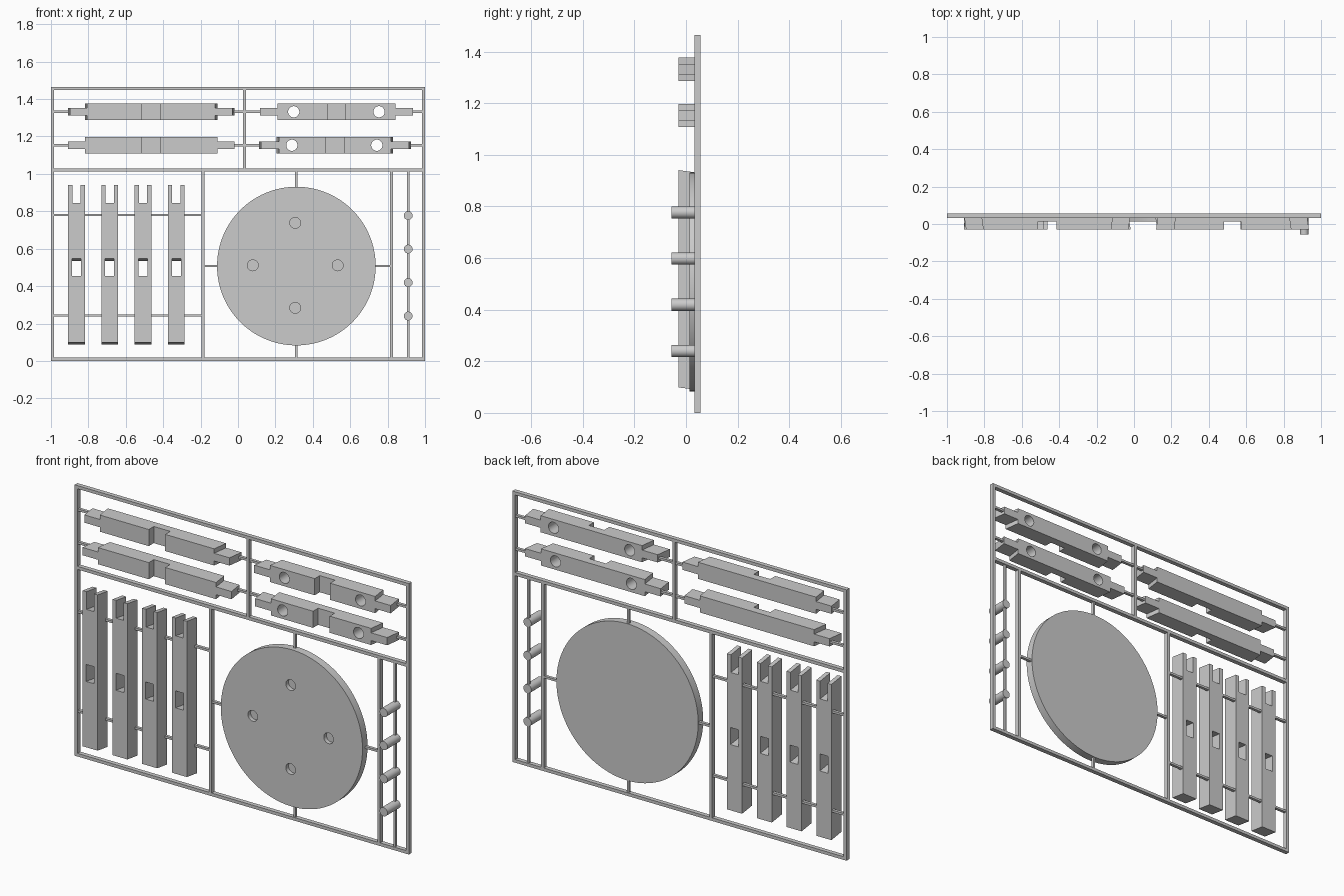
import bpy, bmesh, math
from mathutils import Matrix, Vector

if "Cube" in bpy.data.objects:
    bpy.data.objects.remove(bpy.data.objects["Cube"])

BACK, FRONT, FRAME_FRONT = 0.056, -0.03, 0.032
SLANT = 0.012


def finish(name, bm):
    bmesh.ops.recalc_face_normals(bm, faces=bm.faces)
    mesh = bpy.data.meshes.new(name)
    bm.to_mesh(mesh)
    bm.free()
    obj = bpy.data.objects.new(name, mesh)
    bpy.context.collection.objects.link(obj)
    return obj


def box(name, x0, x1, z0, z1, y0=FRONT, y1=BACK):
    bm = bmesh.new()
    size = Matrix.Diagonal((x1 - x0, y1 - y0, z1 - z0, 1))
    middle = Matrix.Translation(((x0 + x1) / 2, (y0 + y1) / 2, (z0 + z1) / 2))
    bmesh.ops.create_cube(bm, size=1, matrix=middle @ size)
    return finish(name, bm)


def cylinder(name, x, z, radius, y0, y1, sides=32):
    bm = bmesh.new()
    place = Matrix.Translation((x, (y0 + y1) / 2, z)) @ Matrix.Rotation(math.pi / 2, 4, 'X')
    bmesh.ops.create_cone(bm, cap_ends=True, segments=sides, radius1=radius,
                          radius2=radius, depth=y1 - y0, matrix=place)
    return finish(name, bm)


def prism(name, outline):
    """Extrude an x/z outline from the front plane to the back plane."""
    bm = bmesh.new()
    face = bm.faces.new([bm.verts.new((x, FRONT, z)) for x, z in outline])
    made = bmesh.ops.extrude_face_region(bm, geom=[face])["geom"]
    bmesh.ops.translate(bm, vec=Vector((0, BACK - FRONT, 0)),
                        verts=[v for v in made if isinstance(v, bmesh.types.BMVert)])
    return finish(name, bm)


def activate(obj):
    bpy.ops.object.select_all(action='DESELECT')
    obj.select_set(True)
    bpy.context.view_layer.objects.active = obj


def cut(obj, cutters):
    activate(obj)
    for cutter in cutters:
        mod = obj.modifiers.new("cut", 'BOOLEAN')
        mod.operation, mod.solver, mod.object = 'DIFFERENCE', 'EXACT', cutter
        bpy.ops.object.modifier_apply(modifier=mod.name)
        bpy.data.objects.remove(cutter)


def smooth(obj):
    activate(obj)
    bpy.ops.object.shade_smooth_by_angle(angle=math.radians(30))


def bar(name, x0, x1, z0, z1):
    return box(name, x0, x1, z0, z1, FRAME_FRONT, BACK)


def runner(name, x0, x1, z0, z1, half=0.006):
    """Thin connecting strip, widened across its length."""
    if x0 == x1:
        x0, x1 = x0 - half, x1 + half
    else:
        z0, z1 = z0 - half, z1 + half
    return box(name, x0, x1, z0, z1, 0.036, 0.052)


# Outer frame and dividers
W, TOP, MID = 0.017, 1.465, 1.02
bar("frame_bottom", -1, 1, 0, W)
bar("frame_top", -1, 1, TOP - W, TOP)
bar("frame_right", -1, -1 + W, W, TOP - W)
bar("frame_left", 1 - W, 1, W, TOP - W)
bar("frame_crossbar", -1 + W, 1 - W, MID - W / 2, MID + W / 2)
for name, x, z0, z1 in (("upper_divider", 0.035, MID, TOP),
                        ("leg_divider", -0.188, 0, MID),
                        ("peg_divider", 0.82, 0, MID)):
    bar(name, x - 0.008, x + 0.008, z0 + 0.008, z1 - 0.008)


# Stretcher beams: tenoned ends, half-lap notch, optional peg holes
def beam(name, z, tip0, body0, body1, tip1, notch, holes, narrow_y):
    h, t = 0.045, 0.021
    half = [(tip0, t), (body0, t), (body0, h), (body1, h), (body1, t), (tip1, t)]
    outline = [(x, z + d) for x, d in half] + [(x, z - d) for x, d in reversed(half)]
    obj = prism(name, outline)
    centre = (body0 + body1) / 2
    for v in obj.data.vertices:
        if abs(v.co.y - narrow_y) < 0.001:
            v.co.x += SLANT if v.co.x < centre else -SLANT
    cutters = [box("notch_cutter", notch[0], notch[1], z - 0.1, z + 0.1, -0.1, 0.013)]
    cutters += [cylinder("hole_cutter", x, z, 0.03, -0.1, 0.1) for x in holes]
    cut(obj, cutters)
    smooth(obj)


UPPER, LOWER = 1.332, 1.153
beam("long_beam_upper", UPPER, -0.91, -0.818, -0.11, -0.018, (-0.513, -0.415), (), FRONT)
beam("long_beam_lower", LOWER, -0.91, -0.818, -0.11, -0.018, (-0.513, -0.415), (), BACK)
beam("short_beam_upper", UPPER, 0.118, 0.212, 0.842, 0.935, (0.48, 0.572), (0.298, 0.754), BACK)
beam("short_beam_lower", LOWER, 0.112, 0.207, 0.829, 0.925, (0.47, 0.57), (0.288, 0.742), FRONT)
for z in (UPPER, LOWER):
    for x0, x1 in ((-0.99, -0.885), (-0.04, 0.14), (0.9, 0.99)):
        runner("beam_runner", x0, x1, z, z)

# Legs: forked top, through mortise, ends sheared for the splay
for i in range(4):
    x = -0.864 + i * 0.178
    leg = box("leg", x - 0.045, x + 0.045, 0.099, 0.941)
    cut(leg, [box("fork_cutter", x - 0.022, x + 0.022, 0.845, 1.1, -0.1, 0.1),
              box("mortise_cutter", x - 0.024, x + 0.024, 0.455, 0.547, -0.1, 0.1)])
    for v in leg.data.vertices:
        v.co.z -= SLANT * (v.co.y - FRONT) / (BACK - FRONT)
for z in (0.243, 0.78):
    runner("leg_runner", -0.99, -0.188, z, z)

# Round seat with four blind sockets in its front
CX, CZ, R = 0.312, 0.507, 0.424
seat = cylinder("seat", CX, CZ, R, 0.013, BACK, 128)
cut(seat, [cylinder("socket_cutter", 0.306 + dx, 0.511 + dz, 0.029, -0.05, 0.036)
           for dx, dz in ((0.227, 0), (-0.227, 0), (0, 0.227), (0, -0.227))])
smooth(seat)
runner("seat_runner_bottom", CX, CX, 0.01, CZ - R + 0.01)
runner("seat_runner_top", CX, CX, CZ + R - 0.01, MID)
runner("seat_runner_right", -0.188, CX - R + 0.01, CZ, CZ)
runner("seat_runner_left", CX + R - 0.01, 0.82, CZ, CZ)

# Pegs on their own runner
runner("peg_runner", 0.91, 0.91, 0.01, MID)
for i in range(4):
    smooth(cylinder("peg", 0.91, 0.24 + i * 0.179, 0.0235, -0.056, BACK))
